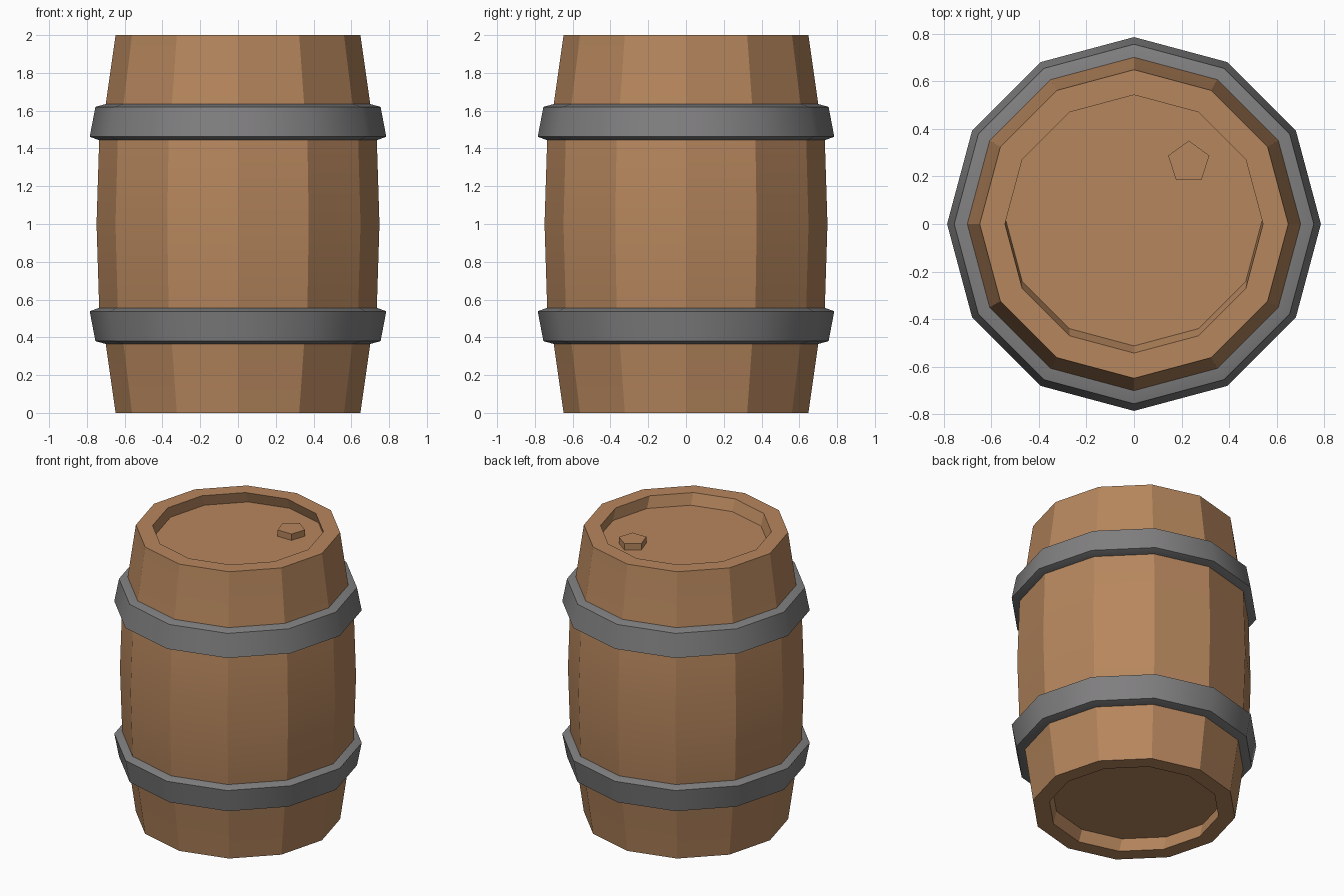
import bpy, bmesh, math

if "Cube" in bpy.data.objects:
    bpy.data.objects.remove(bpy.data.objects["Cube"])


def material(name, rgb):
    m = bpy.data.materials.new(name)
    m.diffuse_color = (*rgb, 1)
    m.use_nodes = True
    m.node_tree.nodes["Principled BSDF"].inputs["Base Color"].default_value = m.diffuse_color
    return m


wood = material("oak_wood", (0.47, 0.24, 0.11))
iron = material("grey_iron", (0.22, 0.215, 0.22))


def lathe(name, profile, mat, sides=12, centre=(0, 0), turn=0.0, closed=False, smooth=None):
    """Spin (radius, z, y_shift) points around z; an open profile gets end caps."""
    bm = bmesh.new()
    rings = []
    for r, z, dy in profile:
        angles = [turn + 2 * math.pi * i / sides for i in range(sides)]
        rings.append([bm.verts.new((centre[0] + r * math.cos(a),
                                    centre[1] + dy + r * math.sin(a), z)) for a in angles])
    pairs = list(zip(rings, rings[1:]))
    if closed:
        pairs.append((rings[-1], rings[0]))
    else:
        bm.faces.new(rings[0])
        bm.faces.new(rings[-1])
    for lo, hi in pairs:
        for i in range(sides):
            j = (i + 1) % sides
            bm.faces.new((lo[i], lo[j], hi[j], hi[i]))
    bmesh.ops.recalc_face_normals(bm, faces=bm.faces)
    mesh = bpy.data.meshes.new(name)
    bm.to_mesh(mesh)
    bm.free()
    mesh.materials.append(mat)
    ob = bpy.data.objects.new(name, mesh)
    bpy.context.collection.objects.link(ob)
    if smooth:
        bpy.ops.object.select_all(action='DESELECT')
        ob.select_set(True)
        bpy.context.view_layer.objects.active = ob
        bpy.ops.object.shade_smooth_by_angle(angle=math.radians(smooth))
    return ob


# Barrel body: recessed lid, rim and bulging side, mirrored about mid height
upper = [(0.735, 1.443, 0), (0.70, 1.635, 0), (0.648, 2.0, 0),
         (0.542, 2.0, 0), (0.542, 1.923, 0.03)]
lower = [(r, 2 - z, dy) for r, z, dy in reversed(upper)]
lathe("barrel_body", lower + [(0.749, 1.0, 0)] + upper, wood, smooth=20)

# Iron hoops: bevelled bands, wider towards the middle of the barrel
hoop = [(0.68, 1.443, 0), (0.733, 1.443, 0), (0.785, 1.462, 0),
        (0.755, 1.62, 0), (0.70, 1.635, 0), (0.66, 1.635, 0)]
lathe("upper_hoop", hoop, iron, closed=True, smooth=35)
lathe("lower_hoop", [(r, 2 - z, dy) for r, z, dy in hoop], iron, closed=True, smooth=35)

# Five-sided bung on the lid
lathe("bung", [(0.091, 1.915, 0), (0.091, 1.967, 0)], wood, sides=5,
      centre=(0.23, 0.259), turn=math.pi / 2)
